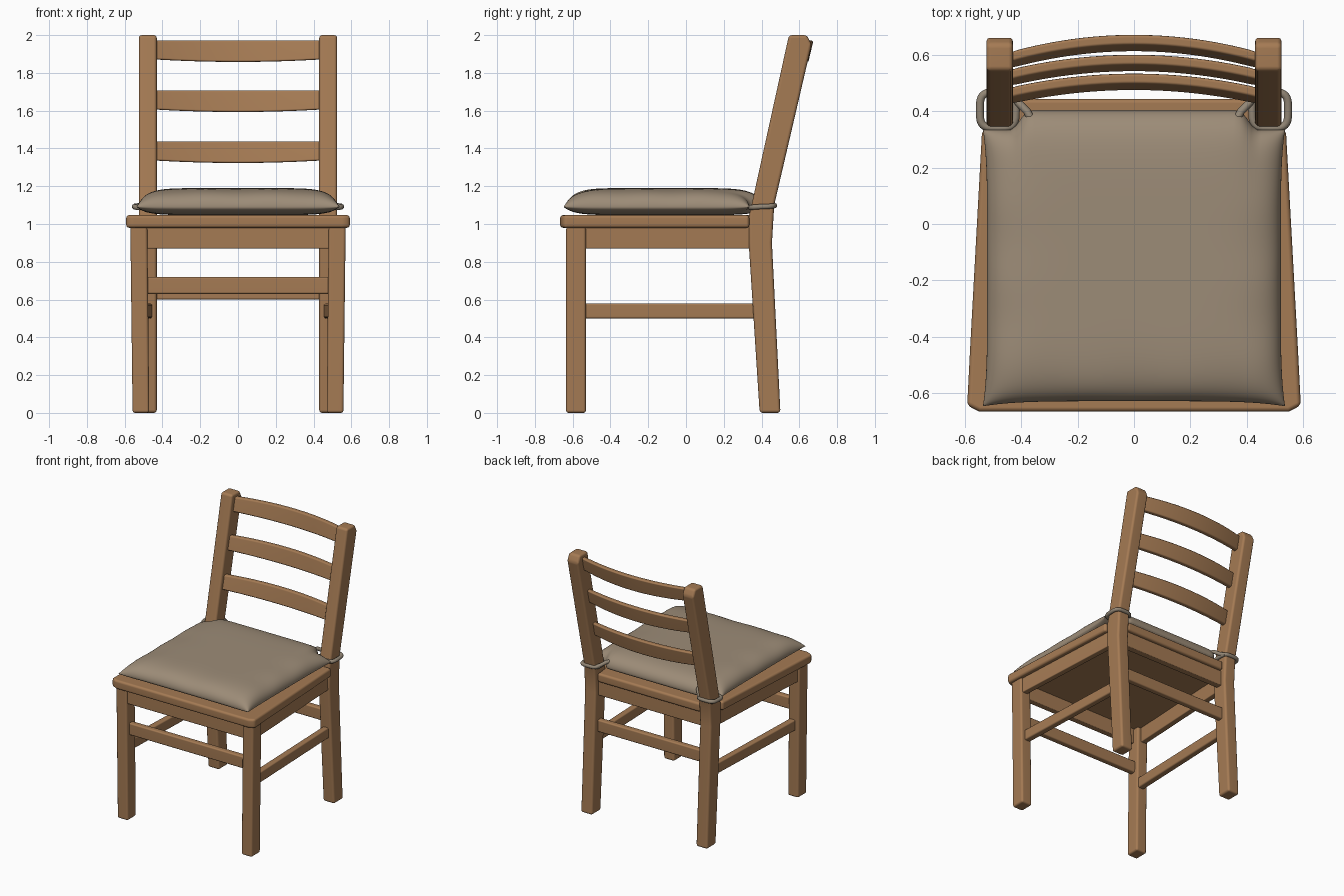
import bpy, bmesh, math
from mathutils import Vector

cube = bpy.data.objects.get("Cube")
if cube:
    bpy.data.objects.remove(cube, do_unlink=True)


def material(name, rgb):
    m = bpy.data.materials.new(name)
    m.use_nodes = True
    m.diffuse_color = (*rgb, 1)
    m.node_tree.nodes["Principled BSDF"].inputs["Base Color"].default_value = (*rgb, 1)
    return m


WOOD = material("warm_wood", (0.376, 0.197, 0.088))
CLOTH = material("taupe_cloth", (0.335, 0.262, 0.186))
TIE = material("grey_tie", (0.29, 0.24, 0.18))


def finish(bm, name, mat, angle=40):
    bmesh.ops.recalc_face_normals(bm, faces=bm.faces[:])
    me = bpy.data.meshes.new(name)
    bm.to_mesh(me)
    bm.free()
    me.materials.append(mat)
    me.shade_smooth()
    me.set_sharp_from_angle(angle=math.radians(angle))
    ob = bpy.data.objects.new(name, me)
    bpy.context.collection.objects.link(ob)
    return ob


def prism(name, pts, axis, lo, hi, bevel=0.01, deform=None):
    """Extrude a 2D outline along an axis, then round its sharp edges."""
    place = {"x": lambda a, b, c: (c, a, b),
             "y": lambda a, b, c: (a, c, b),
             "z": lambda a, b, c: (a, b, c)}[axis]
    bm = bmesh.new()
    low, high = [[bm.verts.new(place(a, b, c)) for a, b in pts] for c in (lo, hi)]
    bm.faces.new(low)
    bm.faces.new(high)
    n = len(pts)
    for i in range(n):
        j = (i + 1) % n
        bm.faces.new((low[i], low[j], high[j], high[i]))
    bmesh.ops.recalc_face_normals(bm, faces=bm.faces[:])
    if deform:
        for v in bm.verts:
            v.co = deform(v.co)
    sharp = [e for e in bm.edges if e.calc_face_angle(0) > math.radians(30)]
    bmesh.ops.bevel(bm, geom=sharp, offset=bevel, segments=3, profile=0.5,
                    affect='EDGES', clamp_overlap=True)
    ob = finish(bm, name, WOOD)
    ob.modifiers.new("even_shading", 'WEIGHTED_NORMAL').keep_sharp = True
    return ob


def rect(a0, a1, b0, b1):
    return [(a0, b0), (a1, b0), (a1, b1), (a0, b1)]


def mirrored(pts):
    return pts + [(-x, y) for x, y in reversed(pts)]


# Seat board, notched around the back posts
prism("seat", mirrored([(0.55, -0.667), (0.593, -0.645), (0.583, -0.45), (0.54, 0.335),
                        (0.435, 0.335), (0.425, 0.445)]), "z", 0.98, 1.047, 0.016)

# Legs, side rails and ties, once per side
POST = [(0.39, 0), (0.5, 0), (0.455, 0.9), (0.467, 1.1), (0.665, 1.95),
        (0.64, 2.0), (0.545, 2.0), (0.347, 1.1), (0.332, 1.04), (0.332, 0.9)]


def tube(name, pts, radius, cyclic):
    cu = bpy.data.curves.new(name, 'CURVE')
    cu.dimensions = '3D'
    cu.bevel_depth = radius
    cu.bevel_resolution = 3
    cu.use_fill_caps = True
    sp = cu.splines.new('POLY')
    sp.points.add(len(pts) - 1)
    for p, co in zip(sp.points, pts):
        p.co = (*co, 1)
    sp.use_cyclic_u = cyclic
    sp.use_smooth = True
    cu.materials.append(TIE)
    bpy.context.collection.objects.link(bpy.data.objects.new(name, cu))


def power(c, e):
    return math.copysign(abs(c) ** e, c)


for s, side in ((1, "left"), (-1, "right")):
    flip = lambda pts: [(s * x, y) for x, y in pts]
    prism("front_leg_" + side, flip([(0.47, 0), (0.558, 0), (0.57, 0.985), (0.48, 0.985)]),
          "y", -0.635, -0.53, 0.014)
    lo, hi = sorted((s * 0.43, s * 0.525))
    prism("back_post_" + side, POST, "x", lo, hi, 0.016)
    prism("side_apron_" + side, flip([(0.555, -0.55), (0.51, 0.35), (0.465, 0.35), (0.51, -0.55)]),
          "z", 0.87, 0.985, 0.006)
    prism("side_stretcher_" + side, flip([(0.535, -0.55), (0.5, 0.38), (0.455, 0.38), (0.485, -0.55)]),
          "z", 0.5, 0.58)
    # Cloth loop around the post
    loop = []
    for i in range(32):
        t = math.tau * i / 32
        loop.append((s * (0.484 + 0.064 * power(math.cos(t), 0.55)),
                     0.405 + 0.064 * power(math.sin(t), 0.55),
                     1.092 + 0.005 * math.sin(t)))
    tube("tie_loop_" + side, loop, 0.014, True)
    tube("tie_end_" + side, [(s * 0.36, 0.36, 1.125), (s * 0.38, 0.4, 1.125),
                             (s * 0.41, 0.43, 1.105), (s * 0.43, 0.46, 1.095)], 0.014, False)

# Cross rails
prism("front_apron", rect(-0.5, 0.5, 0.87, 0.985), "y", -0.622, -0.575, 0.006)
prism("back_apron", rect(-0.44, 0.44, 0.87, 0.985), "y", 0.37, 0.42, 0.006)
prism("front_stretcher", rect(-0.49, 0.49, 0.63, 0.72), "y", -0.605, -0.56)
prism("back_stretcher", rect(-0.44, 0.44, 0.6, 0.69), "y", 0.385, 0.43)

# Bowed back slats, leaning with the posts
for name, zc, y_end, bow in (("lower_slat", 1.385, 0.458, 0.047),
                             ("middle_slat", 1.655, 0.522, 0.05),
                             ("top_slat", 1.92, 0.585, 0.058)):
    xs = [-0.45 + 0.9 * i / 24 for i in range(25)]
    arc = [(x, y_end + bow * (1 - (x / 0.43) ** 2)) for x in xs]
    outline = [(x, y - 0.018) for x, y in arc] + [(x, y + 0.018) for x, y in reversed(arc)]

    def lean(co, zc=zc):
        sag = 0.014 * (1 - (co.x / 0.45) ** 2) if co.z < zc else 0
        return Vector((co.x, co.y + 0.22 * (co.z - zc), co.z - sag))

    prism(name, outline, "z", zc - 0.048, zc + 0.052, 0.01, lean)


# Pillow-shaped cushion, cut back beside the posts
def cushion():
    n = 56
    bm = bmesh.new()

    def point(i, j, up):
        u = math.sin(math.pi / 2 * (2 * i / n - 1))
        v = math.sin(math.pi / 2 * (2 * j / n - 1))
        x = u * (0.522 + 0.015 * abs(v) ** 5)
        k = min(max((abs(x) - 0.37) / 0.07, 0), 1)
        back = 0.405 - 0.07 * k * k * (3 - 2 * k)
        front = -0.63 - 0.018 * abs(u) ** 5
        y = front + (back - front) * (v + 1) / 2
        f = max((1 - abs(u) ** 7) * (1 - abs(v) ** 7), 0) ** 0.5
        if not up:
            return (x, y, 1.09 - 0.043 * f)
        # soft creases along the front and sides
        crease = 0.004 * (math.sin(19 * x + 3 * y) * max(-v, 0) ** 4
                          + math.sin(23 * y) * abs(u) ** 5) * f
        return (x, y, 1.09 + 0.1 * f + crease)

    for up in (True, False):
        grid = [[bm.verts.new(point(i, j, up)) for j in range(n + 1)] for i in range(n + 1)]
        for i in range(n):
            for j in range(n):
                bm.faces.new((grid[i][j], grid[i + 1][j], grid[i + 1][j + 1], grid[i][j + 1]))
    bmesh.ops.remove_doubles(bm, verts=bm.verts[:], dist=0.0002)
    finish(bm, "seat_cushion", CLOTH, 75)


cushion()
